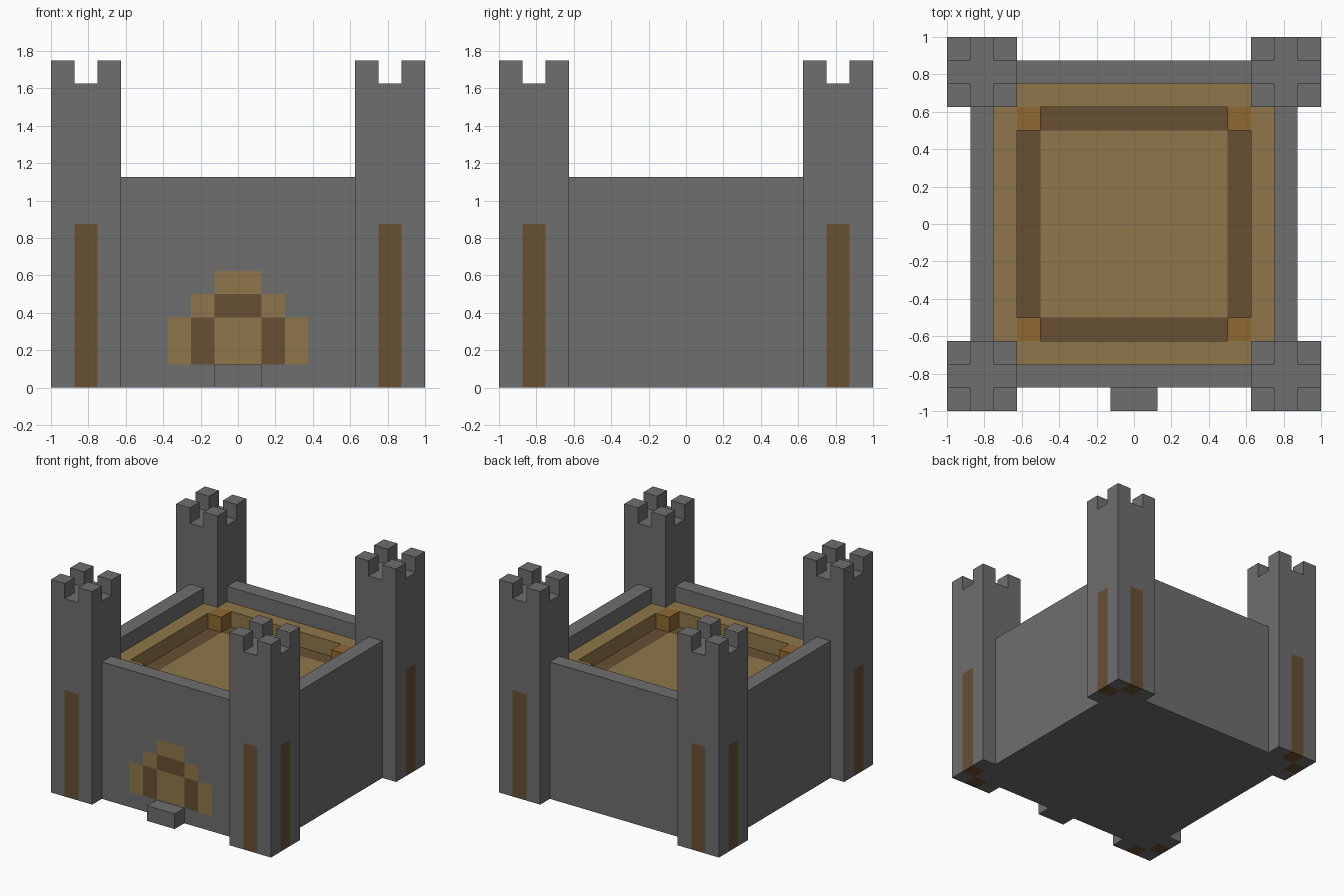
import bpy
import bmesh
from mathutils import Vector

cube = bpy.data.objects.get("Cube")
if cube:
    bpy.data.objects.remove(cube, do_unlink=True)

U = 0.125  # one block


def material(name, rgb):
    mat = bpy.data.materials.new(name)
    mat.use_nodes = True
    color = (*rgb, 1.0)
    mat.diffuse_color = color
    node = next(n for n in mat.node_tree.nodes if n.type == 'BSDF_PRINCIPLED')
    node.inputs["Base Color"].default_value = color
    node.inputs["Roughness"].default_value = 0.9
    return mat


MATERIALS = [
    material("stone_grey", (0.162, 0.157, 0.162)),
    material("light_wood", (0.275, 0.181, 0.067)),
    material("dark_wood", (0.136, 0.080, 0.034)),
    material("orange_wood", (0.275, 0.138, 0.031)),
]
STONE, LIGHT, DARK, ORANGE = range(4)


def block(lo, hi, cuts=((), (), ())):
    """Box between two corners (in blocks), sliced at the given planes."""
    bm = bmesh.new()
    lo, hi = Vector(lo) * U, Vector(hi) * U
    bmesh.ops.create_cube(bm, size=1)
    for v in bm.verts:
        v.co = (lo + hi) / 2 + v.co * (hi - lo)
    for axis, places in enumerate(cuts):
        normal = Vector((0, 0, 0))
        normal[axis] = 1
        for p in places:
            bmesh.ops.bisect_plane(bm, geom=bm.verts[:] + bm.edges[:] + bm.faces[:],
                                   plane_co=normal * p * U, plane_no=normal)
    return bm


def raise_faces(bm, faces, blocks):
    """Extrude faces straight up or down."""
    out = bmesh.ops.extrude_face_region(bm, geom=faces)["geom"]
    old = [f for f in faces if f.is_valid]
    if old:
        bmesh.ops.delete(bm, geom=old, context='FACES')
    verts = [g for g in out if isinstance(g, bmesh.types.BMVert)]
    bmesh.ops.translate(bm, verts=verts, vec=(0, 0, blocks * U))


def finish(name, bm, rule=None):
    """Paint faces by a rule on their centre (in blocks) and make the object."""
    bmesh.ops.recalc_face_normals(bm, faces=bm.faces[:])
    if rule:
        for f in bm.faces:
            f.material_index = rule(f.calc_center_median() / U)
    mesh = bpy.data.meshes.new(name)
    bm.to_mesh(mesh)
    bm.free()
    for mat in MATERIALS:
        mesh.materials.append(mat)
    obj = bpy.data.objects.new(name, mesh)
    bpy.context.collection.objects.link(obj)
    return obj


def reach(c):
    """Smaller and larger distance from the middle axes."""
    return sorted((abs(c.x), abs(c.y)))


# Corner towers with a dark slot on each outer face and four merlons
def tower_paint(c):
    near, far = reach(c)
    return DARK if c.z < 7 and far > 7.1 and 6.1 < near < 6.9 else STONE


for sy, end in ((-1, "front"), (1, "back")):
    for sx, side in ((1, "left"), (-1, "right")):
        xs, ys = sorted((5 * sx, 8 * sx)), sorted((5 * sy, 8 * sy))
        bm = block((xs[0], ys[0], 0), (xs[1], ys[1], 13),
                   ((6 * sx, 7 * sx), (6 * sy, 7 * sy), (7,)))
        corners = []
        for f in bm.faces:
            c = f.calc_center_median() / U
            if c.z > 12.9 and all(abs(d - 6.5) > 0.9 for d in reach(c)):
                corners.append(f)
        raise_faces(bm, corners, 1)
        finish(f"{end}_{side}_tower", bm, tower_paint)


# Curtain walls, the front one with a stepped gate painted on it
GATE_ROWS = {2: (LIGHT, DARK, LIGHT), 3: (DARK, LIGHT), 4: (LIGHT,)}


def gate_paint(c):
    row = GATE_ROWS.get(int(c.z), ())
    column = int(abs(c.x))
    return row[column] if c.y < -6.9 and column < len(row) else STONE


finish("front_wall", block((-5, -7, 0), (5, -6, 9),
                           ((-3, -2, -1, 1, 2, 3), (), (1, 3, 4, 5))), gate_paint)
finish("back_wall", block((-5, 6, 0), (5, 7, 9)))
finish("left_wall", block((6, -5, 0), (7, 5, 9)))
finish("right_wall", block((-7, -5, 0), (-6, 5, 9)))
finish("gate_step", block((-1, -8, 0), (1, -7, 1)))


# Courtyard: walkway around a sunken floor with a post in each corner
def courtyard_paint(c):
    near, far = reach(c)
    if c.z < 6.9 or far > 5.95:
        return STONE
    if near > 3.9 and far < 5:
        return ORANGE
    return DARK if c.z < 7.1 and far > 4 else LIGHT


lines = (-5, -4, 4, 5)
bm = block((-6, -6, 0), (6, 6, 8), (lines, lines, ()))
sunken = []
for f in bm.faces:
    c = f.calc_center_median() / U
    near, far = reach(c)
    if c.z > 7.9 and far < 5 and near < 4:
        sunken.append(f)
raise_faces(bm, sunken, -1)
finish("courtyard", bm, courtyard_paint)
